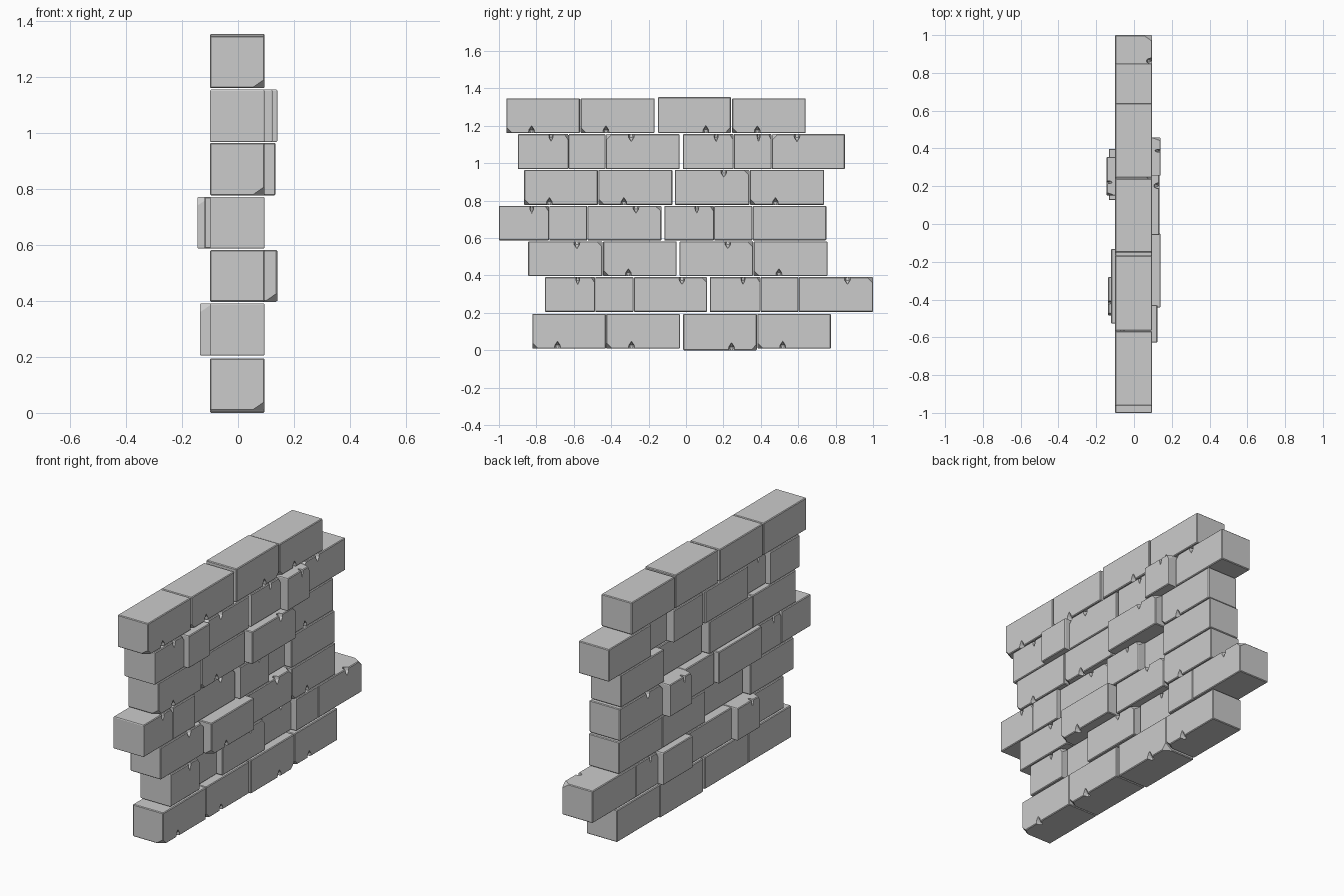
import bpy, bmesh
from mathutils import Matrix, Vector

if "Cube" in bpy.data.objects:
    bpy.data.objects.remove(bpy.data.objects["Cube"])

L, W, H = 0.396, 0.196, 0.187      # long brick: y, x, z


def mesh_object(name, bm):
    me = bpy.data.meshes.new(name)
    bm.to_mesh(me)
    bm.free()
    ob = bpy.data.objects.new(name, me)
    bpy.context.collection.objects.link(ob)
    return ob


# Template brick: softened box with one sheared corner (+x, -y, -z)
bm = bmesh.new()
bmesh.ops.create_cube(bm, size=1, matrix=Matrix.Diagonal((W, L, H, 1)))
bmesh.ops.bevel(bm, geom=bm.edges[:], offset=0.004, segments=1, affect='EDGES')
corner = Vector((W / 2, -L / 2, -H / 2))
cut = bmesh.ops.bisect_plane(
    bm, geom=bm.verts[:] + bm.edges[:] + bm.faces[:],
    plane_co=corner + Vector((-0.046, 0, 0)),
    plane_no=Vector((1 / 0.046, -1 / 0.032, -1 / 0.032)), clear_outer=True)
bmesh.ops.holes_fill(bm, edges=bm.edges[:], sides=0)
bmesh.ops.recalc_face_normals(bm, faces=bm.faces[:])
template = mesh_object("brick_template", bm)

# Pointed chip in the lower front edge
bm = bmesh.new()
bmesh.ops.create_icosphere(
    bm, subdivisions=1, radius=1,
    matrix=Matrix.Translation((W / 2, -L / 2 + 0.136, -H / 2))
    @ Matrix.Diagonal((0.035, 0.019, 0.040, 1)))
cutter = mesh_object("chip_cutter", bm)
cutter.hide_render = True
mod = template.modifiers.new("chip", 'BOOLEAN')
mod.operation = 'DIFFERENCE'
mod.solver = 'EXACT'
mod.object = cutter
deps = bpy.context.evaluated_depsgraph_get()
brick_mesh = bpy.data.meshes.new_from_object(template.evaluated_get(deps))
for ob in (template, cutter):
    bpy.data.objects.remove(ob)

# Which way each brick is turned: where its damage sits (k = on the back, -x side)
TURN = {"bl": (1, 1, 1), "tr": (1, -1, -1), "br": (1, -1, 1),
        "tl": (1, 1, -1), "k": (-1, 1, -1)}


def brick(name, y0, y1, z0, z1, turn, dx=0.0):
    s = TURN[turn]
    bm = bmesh.new()
    bm.from_mesh(brick_mesh)
    bm.transform(Matrix.Translation((-0.0025 + dx, (y0 + y1) / 2, (z0 + z1) / 2))
                 @ Matrix.Diagonal((s[0], s[1] * (y1 - y0) / L, s[2] * (z1 - z0) / H, 1)))
    if s[0] * s[1] * s[2] < 0:
        bmesh.ops.reverse_faces(bm, faces=bm.faces[:])
    mesh_object(name, bm)


# Courses: bottom, top, then bricks (y start, y end, turn, push in x)
COURSES = [
    (0.009, 0.195, [(-0.822, -0.429, "bl"), (-0.427, -0.032, "bl"),
                    (-0.016, 0.379, "br"), (0.382, 0.775, "bl")]),
    (0.205, 0.391, [(-0.754, -0.487, "tr"), (-0.485, -0.281, "k", -0.036),
                    (-0.279, 0.113, "tr"), (0.127, 0.398, "tr", -0.033),
                    (0.400, 0.600, "k"), (0.602, 1.0, "tr")]),
    (0.397, 0.582, [(-0.844, -0.447, "tr"), (-0.443, -0.050, "bl", 0.045),
                    (-0.035, 0.359, "tr"), (0.361, 0.757, "bl")]),
    (0.587, 0.772, [(-1.0, -0.733, "tr"), (-0.731, -0.529, "k"),
                    (-0.527, -0.132, "tr", -0.020), (-0.116, 0.149, "tr"),
                    (0.151, 0.354, "k", -0.045), (0.356, 0.750, "k")]),
    (0.777, 0.965, [(-0.866, -0.471, "bl"), (-0.468, -0.073, "bl"),
                    (-0.059, 0.339, "tr", 0.039), (0.342, 0.738, "bl")]),
    (0.968, 1.155, [(-0.899, -0.629, "tr"), (-0.627, -0.430, "k", 0.028),
                    (-0.428, -0.034, "tl"), (-0.017, 0.254, "tr"),
                    (0.256, 0.457, "tr", 0.045), (0.459, 0.850, "tl")]),
    (1.161, 1.347, [(-0.961, -0.567, "bl"), (-0.564, -0.168, "bl"),
                    (-0.150, 0.240, "br"), (0.246, 0.640, "bl")]),
]
for r, (z0, z1, row) in enumerate(COURSES, 1):
    for i, (y0, y1, turn, *dx) in enumerate(row, 1):
        # one brick in the bottom and top course is a little taller
        low = z0 - 0.009 if turn == "br" and r == 1 else z0
        high = z1 + 0.007 if turn == "br" and r == 7 else z1
        brick(f"brick_course{r}_{i}", y0, y1, low, high, turn, *dx)
bpy.data.meshes.remove(brick_mesh)
